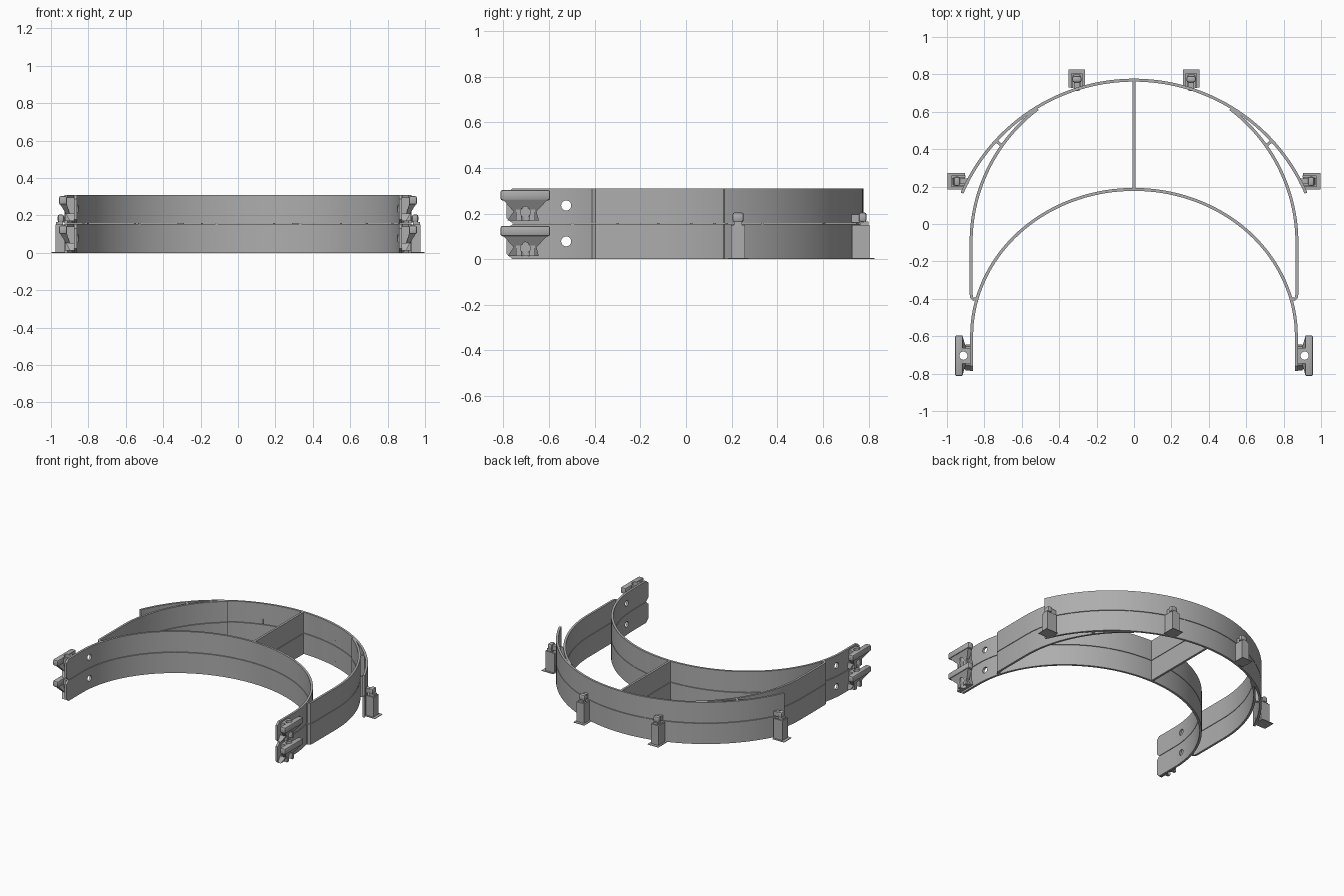
import bpy, bmesh, math
from mathutils import Vector, Matrix

cube = bpy.data.objects.get("Cube")
if cube:
    bpy.data.objects.remove(cube)

grey = bpy.data.materials.new("plain grey")
grey.use_nodes = True
colour = (0.42, 0.42, 0.42, 1)
grey.diffuse_color = colour
grey.node_tree.nodes["Principled BSDF"].inputs["Base Color"].default_value = colour

HEIGHT = 0.153          # height of one band
PITCH = 0.157           # spacing of the two stacked frames
THICK = 0.016


def finish(bm, name, bevel=0):
    bmesh.ops.recalc_face_normals(bm, faces=bm.faces)
    if bevel:
        bmesh.ops.bevel(bm, geom=bm.edges[:], offset=bevel, segments=2,
                        profile=0.5, affect='EDGES')
    mesh = bpy.data.meshes.new(name)
    bm.to_mesh(mesh)
    bm.free()
    ob = bpy.data.objects.new(name, mesh)
    bpy.context.collection.objects.link(ob)
    mesh.materials.append(grey)
    return ob


def select(ob):
    bpy.ops.object.select_all(action='DESELECT')
    ob.select_set(True)
    bpy.context.view_layer.objects.active = ob


def smooth(ob):
    select(ob)
    bpy.ops.object.shade_smooth_by_angle(angle=math.radians(30))


def hull(name, points, matrix=Matrix(), bevel=0):
    bm = bmesh.new()
    for p in points:
        bm.verts.new(matrix @ Vector(p))
    bmesh.ops.convex_hull(bm, input=bm.verts[:])
    bmesh.ops.dissolve_limit(bm, angle_limit=0.01, verts=bm.verts[:], edges=bm.edges[:])
    return finish(bm, name, bevel)


def corners(xs, ys, zs):
    return [(x, y, z) for x in xs for y in ys for z in zs]


def box(name, xs, ys, zs, matrix=Matrix(), bevel=0):
    return hull(name, corners(xs, ys, zs), matrix, bevel)


def strip(name, path, z0, end_inset=0):
    """Upright band of constant thickness along a plan path."""
    pts = [Vector(p) for p in path]
    bm = bmesh.new()
    rings = []
    for i, p in enumerate(pts):
        d = (pts[min(i + 1, len(pts) - 1)] - pts[max(i - 1, 0)]).normalized()
        n = Vector((-d.y, d.x)) * THICK / 2
        inset = end_inset if i in (0, len(pts) - 1) else 0
        lo, hi = z0 + inset, z0 + HEIGHT - inset
        rings.append([bm.verts.new((*q, z)) for q, z in
                      ((p + n, lo), (p + n, hi), (p - n, hi), (p - n, lo))])
    for a, b in zip(rings, rings[1:]):
        for k in range(4):
            m = (k + 1) % 4
            bm.faces.new((a[k], a[m], b[m], b[k]))
    bm.faces.new(rings[0])
    bm.faces.new(rings[-1][::-1])
    return finish(bm, name)


def drill(ob, centre, axis, radius, length):
    """Cut a round hole through an object."""
    bm = bmesh.new()
    turn = Vector((0, 0, 1)).rotation_difference(Vector(axis)).to_matrix().to_4x4()
    bmesh.ops.create_cone(bm, cap_ends=True, segments=24, radius1=radius, radius2=radius,
                          depth=length, matrix=Matrix.Translation(centre) @ turn)
    cutter = finish(bm, "hole_cutter")
    cutter.hide_render = True
    mod = ob.modifiers.new("hole", 'BOOLEAN')
    mod.operation = 'DIFFERENCE'
    mod.solver = 'EXACT'
    mod.object = cutter
    select(ob)
    bpy.ops.object.modifier_apply(modifier=mod.name)
    bpy.data.objects.remove(cutter)


def arc(cx, cy, rx, ry, a0, a1, n):
    return [(cx + rx * math.cos(a0 + (a1 - a0) * i / n),
             cy + ry * math.sin(a0 + (a1 - a0) * i / n)) for i in range(n + 1)]


# Plan paths
CENTRE_Y, RADIUS = -0.233, 1.002
a_end = math.asin((0.165 - CENTRE_Y) / RADIUS)
outer_path = arc(0, CENTRE_Y, RADIUS, RADIUS, a_end, math.pi - a_end, 72)
inner_path = ([(0.868, -0.786), (0.868, -0.76), (0.868, -0.68)]
              + arc(0, -0.6, 0.868, 0.785, 0, math.pi, 72)
              + [(-0.868, -0.68), (-0.868, -0.76), (-0.868, -0.786)])
side_path = ([(0.843, -0.398), (0.858, -0.403), (0.868, -0.393), (0.871, -0.375)]
             + arc(-0.025, -0.1, 0.896, 0.896, 0, math.radians(53), 32))

# Two stacked frames
for level, z in (("lower", 0), ("upper", PITCH)):
    top = z + HEIGHT
    smooth(strip(level + "_outer_band", outer_path, z))
    band = strip(level + "_inner_band", inner_path, z, 0.022)
    drill(band, (0, -0.525, z + 0.078), (1, 0, 0), 0.022, 2.4)
    smooth(band)
    box(level + "_centre_rib", (-THICK / 2, THICK / 2), (0.185, 0.765), (z, top))

    for side, s in (("left", 1), ("right", -1)):
        name = level + "_" + side
        smooth(strip(name + "_side_band", [(s * x, y) for x, y in side_path], z))

        # short link between side band and outer band
        turn = (Matrix.Scale(s, 4, (1, 0, 0)) @ Matrix.Translation((0.72, 0.43, 0))
                @ Matrix.Rotation(math.radians(40), 4, 'Z'))
        box(name + "_link", (-0.022, 0.022), (-0.008, 0.008), (z, top), turn)

        # strap hook: web, flared underside and cross bar
        mirror = Matrix.Scale(s, 4, (1, 0, 0)) @ Matrix.Translation((0, 0, z))
        web = box(name + "_hook_web", (0.87, 0.925), (-0.745, -0.662), (0.013, 0.14), mirror)
        flare = hull(name + "_hook_flare",
                     corners((0.915, 0.952), (-0.802, -0.606), (0.104,))
                     + corners((0.9, 0.92), (-0.755, -0.655), (0.052,)), mirror)
        foot = hull(name + "_hook_foot",
                    corners((0.87, 0.92), (-0.755, -0.655), (0.052,))
                    + corners((0.87, 0.9), (-0.782, -0.645), (0.013,)), mirror)
        bar = box(name + "_hook_bar", (0.914, 0.957), (-0.813, -0.595), (0.1, 0.146),
                  mirror, 0.01)
        for part in (web, flare, foot, bar):
            drill(part, (s * 0.912, -0.704, z + 0.08), (0, 0, 1), 0.022, 0.3)
            if part is not bar:
                drill(part, (s * 0.94, -0.704, z + 0.048), (1, 0, 0), 0.022, 0.1)
            smooth(part)

# Small tabs joining the stacked frames
for path, label in ((outer_path, "outer"), (inner_path, "inner")):
    for i in range(6, len(path) - 5, 12):
        x, y = path[i]
        box(label + "_stack_tab", (x - 0.006, x + 0.006), (y - 0.006, y + 0.006),
            (HEIGHT - 0.003, PITCH + 0.003))

# Pins on the outer band, each with a print support and a base plate
for side, s in (("left", 1), ("right", -1)):
    for place, x, y, angle in (("side", 0.9, 0.228, 0), ("back", 0.306, 0.727, 90)):
        frame = (Matrix.Scale(s, 4, (1, 0, 0)) @ Matrix.Translation((x, y, 0))
                 @ Matrix.Rotation(math.radians(angle), 4, 'Z'))
        name = side + "_" + place
        box(name + "_base_plate", (0.003, 0.098), (-0.043, 0.045), (0, 0.004), frame)
        box(name + "_support_back", (0.066, 0.077), (-0.031, 0.031), (0, 0.15), frame)
        for v in (-0.031, 0.021):
            box(name + "_support_wall", (0, 0.07), (v, v + 0.01), (0, 0.15), frame)
        for z in (0, PITCH):
            box(name + "_pin_neck", (-0.015, 0.05), (-0.014, 0.014),
                (z + 0.004, z + 0.038), frame)
            smooth(box(name + "_pin_head", (0.03, 0.064), (-0.025, 0.025),
                       (z + 0.005, z + 0.048), frame, 0.011))
        box(name + "_support_tip", (0.035, 0.072), (-0.018, 0.018), (0.145, 0.164), frame)
